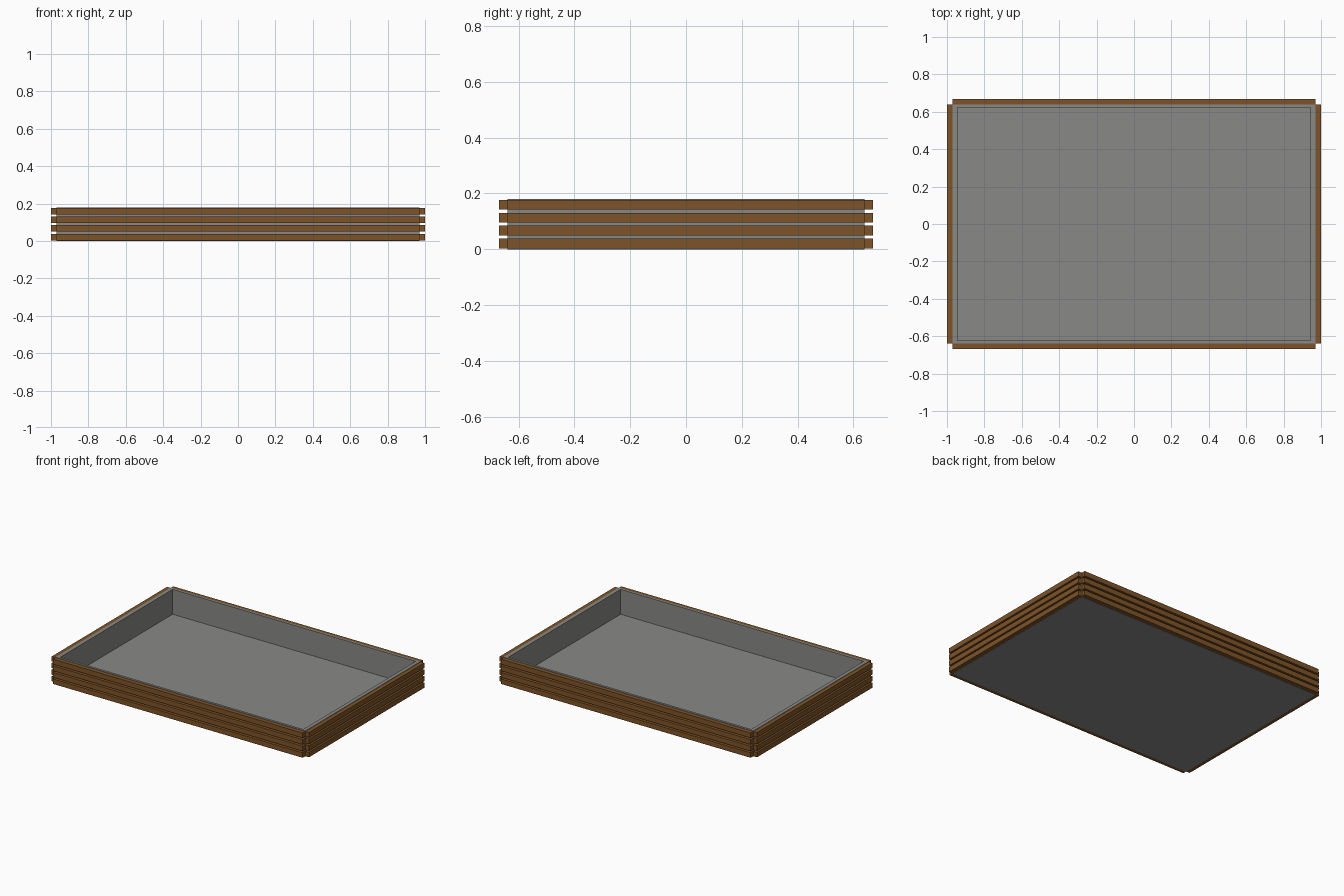
import bpy, bmesh

if "Cube" in bpy.data.objects:
    bpy.data.objects.remove(bpy.data.objects["Cube"])


def material(name, color):
    mat = bpy.data.materials.new(name)
    mat.diffuse_color = (*color, 1)
    mat.use_nodes = True
    mat.node_tree.nodes["Principled BSDF"].inputs["Base Color"].default_value = mat.diffuse_color
    return mat


wood = material("wood", (0.21, 0.087, 0.021))
dark_grey = material("dark_grey", (0.25, 0.25, 0.245))


def box(name, lo, hi, mat):
    bm = bmesh.new()
    bmesh.ops.create_cube(bm, size=1)
    for v in bm.verts:
        v.co = [lo[i] if v.co[i] < 0 else hi[i] for i in range(3)]
    mesh = bpy.data.meshes.new(name)
    bm.to_mesh(mesh)
    bm.free()
    obj = bpy.data.objects.new(name, mesh)
    bpy.context.collection.objects.link(obj)
    mesh.materials.append(mat)
    return obj


TX, TY, H = 0.971, 0.64, 0.18        # tray outer half sizes and height
IX, IY, FLOOR = 0.945, 0.624, 0.005  # inner half sizes and floor level
OX, OY = 1.0, 0.669                  # outer half sizes over the slats

# Grey tray: a box whose top face is inset to the rim and pushed down
tray = box("tray", (-TX, -TY, 0), (TX, TY, H), dark_grey)
bm = bmesh.new()
bm.from_mesh(tray.data)
top = max(bm.faces, key=lambda f: f.calc_center_median().z)
bmesh.ops.inset_region(bm, faces=[top], thickness=0.01)
for v in top.verts:
    v.co.x = IX if v.co.x > 0 else -IX
    v.co.y = IY if v.co.y > 0 else -IY
res = bmesh.ops.extrude_face_region(bm, geom=[top])
for v in [g for g in res["geom"] if isinstance(g, bmesh.types.BMVert)]:
    v.co.z = FLOOR
if top.is_valid:
    bmesh.ops.delete(bm, geom=[top], context='FACES_ONLY')
bmesh.ops.recalc_face_normals(bm, faces=bm.faces[:])
bm.to_mesh(tray.data)
bm.free()

# Four rows of wooden slats on each side
for row in range(4):
    z0 = 0.003 + row * 0.0463
    z1 = z0 + 0.035
    n = row + 1
    box(f"front_slat_{n}", (-TX, -OY, z0), (TX, -TY, z1), wood)
    box(f"back_slat_{n}", (-TX, TY, z0), (TX, OY, z1), wood)
    box(f"left_slat_{n}", (-OX, -TY, z0), (-TX, TY, z1), wood)
    box(f"right_slat_{n}", (TX, -TY, z0), (OX, TY, z1), wood)
